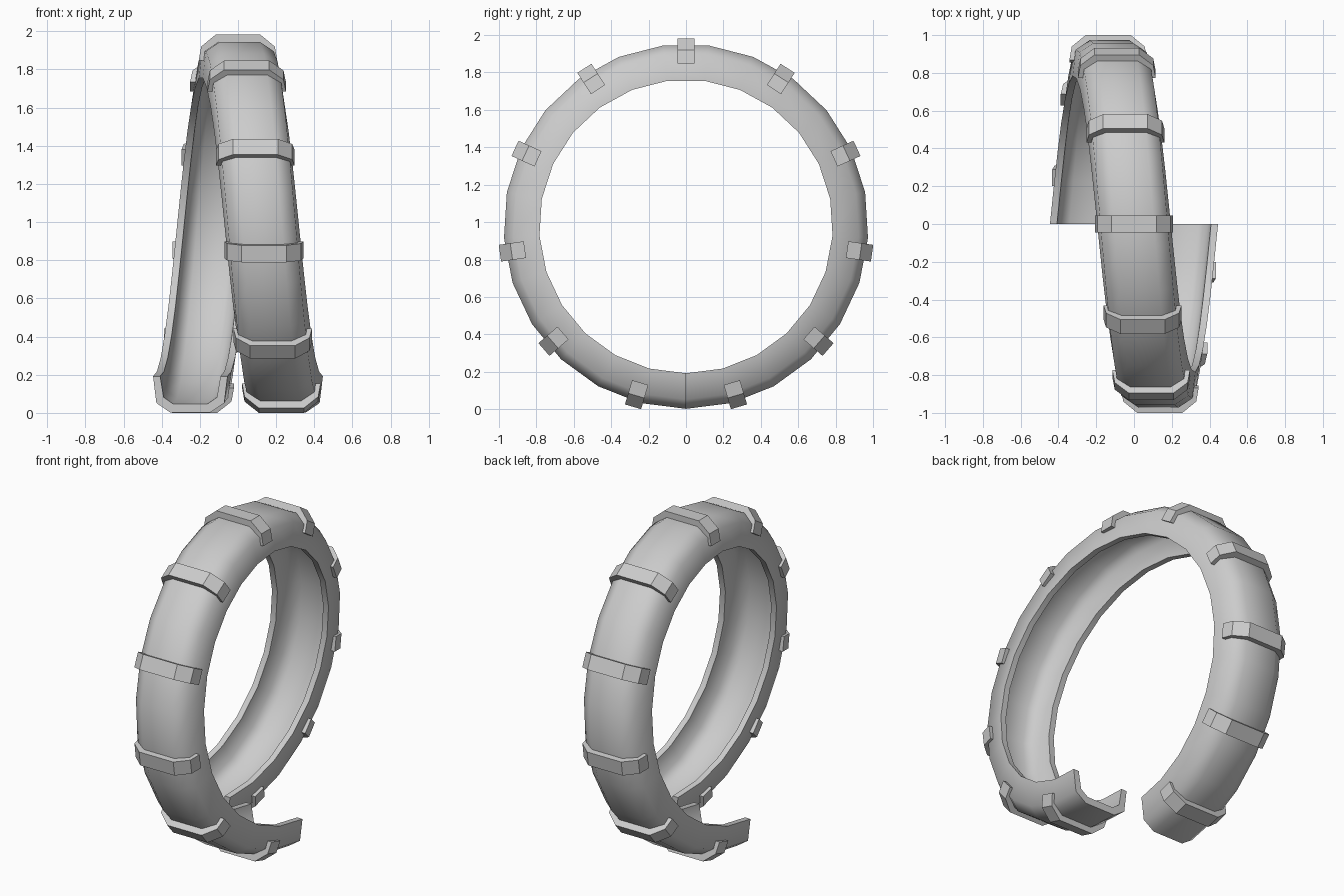
import bpy, bmesh, math
from mathutils import Vector

if "Cube" in bpy.data.objects:
    bpy.data.objects.remove(bpy.data.objects["Cube"])

CENTRE_Z = 0.977
HALF_PITCH = 0.25      # sideways travel over half a turn
SEGMENTS = 25
RIBS = 11


def point(theta, across, radius, along=0.0):
    """Place a section point on the helix; theta runs from the top to the front."""
    s, c = math.sin(theta), math.cos(theta)
    return Vector((HALF_PITCH * theta / math.pi + across,
                   -radius * s - along * c,
                   CENTRE_Z + radius * c - along * s))


def channel(outer, inner):
    """Closed symmetric channel section from two right-hand half profiles."""
    def mirror(half):
        return half + [(-a, r) for a, r in reversed(half)]
    return mirror(outer) + mirror(inner)[::-1]


def sweep(name, section, stations):
    """Skin a channel section through (theta, along) stations and cap the ends."""
    bm = bmesh.new()
    rings = [[bm.verts.new(point(t, a, r, d)) for a, r in section] for t, d in stations]
    n = len(section)
    for r0, r1 in zip(rings, rings[1:]):
        for i in range(n):
            j = (i + 1) % n
            bm.faces.new((r0[i], r0[j], r1[j], r1[i]))
    # end caps as quads between outer and inner profile
    for ring in (rings[0], rings[-1]):
        for i in range(n // 2 - 1):
            bm.faces.new((ring[i], ring[i + 1], ring[n - 2 - i], ring[n - 1 - i]))
    bmesh.ops.recalc_face_normals(bm, faces=bm.faces)
    mesh = bpy.data.meshes.new(name)
    bm.to_mesh(mesh)
    bm.free()
    ob = bpy.data.objects.new(name, mesh)
    bpy.context.collection.objects.link(ob)
    return ob


# Open trough making one full helical turn
shell_section = channel([(0.195, 0.785), (0.178, 0.925), (0.105, 0.975)],
                        [(0.158, 0.785), (0.140, 0.895), (0.090, 0.930)])
turn = [(-math.pi + 2 * math.pi * i / SEGMENTS, 0.0) for i in range(SEGMENTS + 1)]
shell = sweep("loop_trough", shell_section, turn)
bpy.context.view_layer.objects.active = shell
shell.select_set(True)
bpy.ops.object.shade_smooth_by_angle(angle=math.radians(55))
shell.select_set(False)

# Raised straps around the outside
rib_section = channel([(0.206, 0.870), (0.193, 0.943), (0.118, 1.005)],
                      [(0.172, 0.870), (0.165, 0.920), (0.100, 0.955)])
for k in range(RIBS):
    theta = 2 * math.pi * (k - RIBS // 2) / RIBS
    sweep(f"strap_{k + 1}", rib_section, [(theta, -0.045), (theta, 0.045)])
